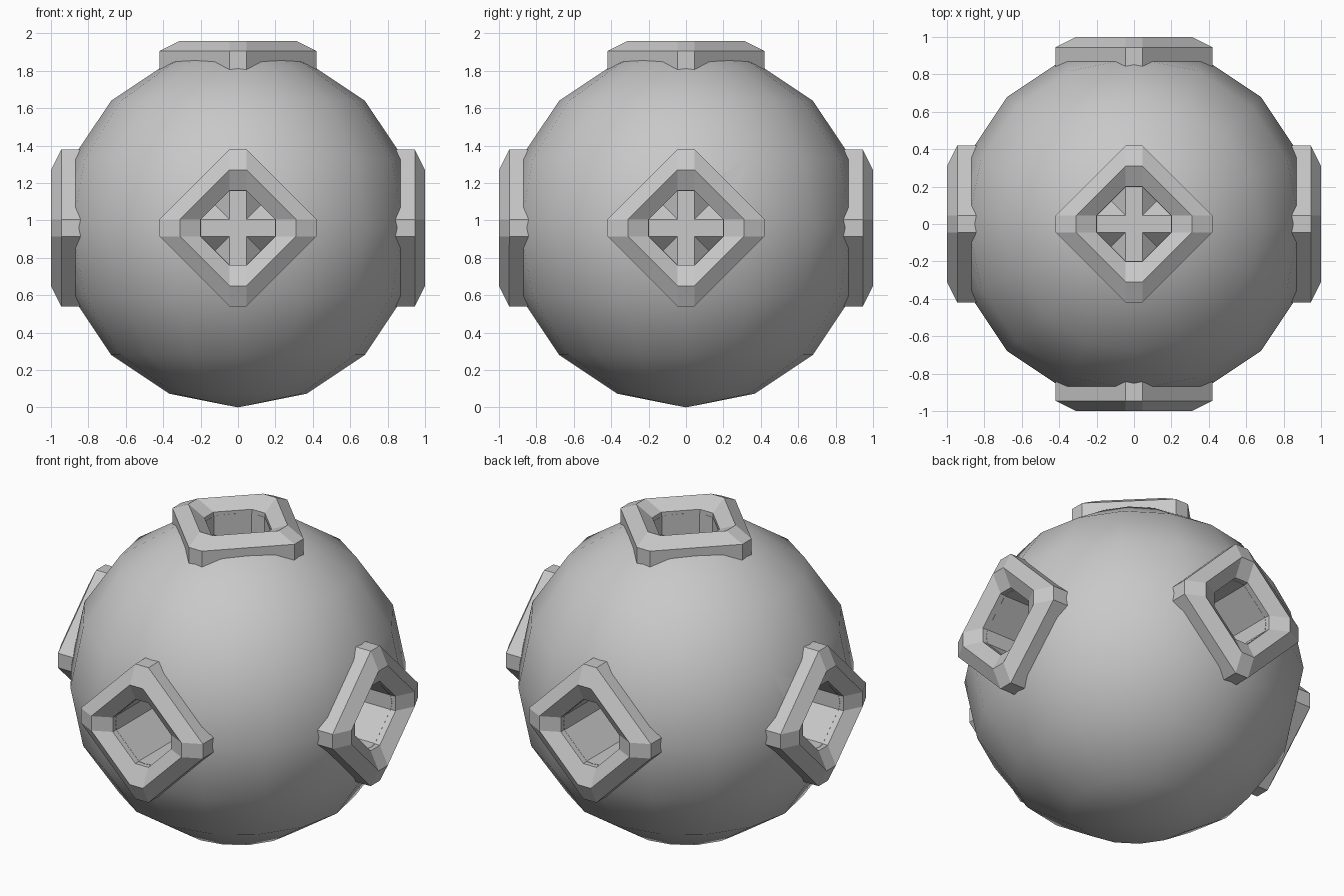
import bpy, bmesh, math
from mathutils import Matrix, Vector

cube = bpy.data.objects.get("Cube")
if cube:
    bpy.data.objects.remove(cube, do_unlink=True)

CENTRE = Vector((0, 0, 0.96))
RADIUS = 0.96
CORNER = 0.045   # half width of each clipped diamond corner
HOLE = 0.2       # corner reach of the shaft opening

grey = bpy.data.materials.new("mid_grey")
grey.use_nodes = True
grey.diffuse_color = (0.58, 0.58, 0.58, 1)
grey.node_tree.nodes["Principled BSDF"].inputs["Base Color"].default_value = grey.diffuse_color


def finish(bm, name):
    """Turn a bmesh into a named grey object."""
    bmesh.ops.recalc_face_normals(bm, faces=bm.faces)
    mesh = bpy.data.meshes.new(name)
    bm.to_mesh(mesh)
    bm.free()
    mesh.materials.append(grey)
    obj = bpy.data.objects.new(name, mesh)
    bpy.context.collection.objects.link(obj)
    return obj


def diamond(reach, z):
    """Diamond with clipped corners, drawn flat at height z."""
    pts = []
    for i in range(4):
        turn = Matrix.Rotation(i * math.pi / 2, 3, 'Z')
        pts += [turn @ Vector((reach, s * CORNER, z)) for s in (-1, 1)]
    return pts


def loft(profile, turn, name, capped=False):
    """Join stacked diamonds into walls, then turn them to face an axis."""
    bm = bmesh.new()
    rings = [[bm.verts.new(CENTRE + turn @ p) for p in diamond(r, z)]
             for r, z in profile]
    for a, b in zip(rings, rings[1:]):
        for i in range(8):
            j = (i + 1) % 8
            bm.faces.new((a[i], a[j], b[j], b[i]))
    if capped:
        bm.faces.new(rings[0])
        bm.faces.new(rings[-1])
    return finish(bm, name)


# Round hull
bm = bmesh.new()
bmesh.ops.create_uvsphere(bm, u_segments=16, v_segments=8, radius=RADIUS)
bmesh.ops.translate(bm, verts=bm.verts, vec=CENTRE)
hull = finish(bm, "hull")

AXES = {
    "vertical": Matrix.Identity(3),
    "lengthwise": Matrix.Rotation(math.pi / 2, 3, 'X'),
    "crosswise": Matrix.Rotation(math.pi / 2, 3, 'Y'),
}

# Shafts bored through the hull; the vertical one stops below the middle
for axis, turn in AXES.items():
    bottom = -HOLE if axis == "vertical" else -1.2
    cutter = loft([(HOLE - 0.002, bottom), (HOLE - 0.002, 1.2)], turn,
                  axis + "_shaft_cutter", capped=True)
    cutter.hide_render = True
    cutter.hide_set(True)
    cut = hull.modifiers.new(axis + "_shaft", 'BOOLEAN')
    cut.operation = 'DIFFERENCE'
    cut.solver = 'EXACT'
    cut.object = cutter
    # Open sleeve where the shafts cross
    loft([(HOLE - 0.004, -HOLE), (HOLE - 0.004, HOLE)], turn, axis + "_core_sleeve")

# Apply the cuts and drop the cutters
bpy.context.view_layer.objects.active = hull
hull.select_set(True)
for mod in list(hull.modifiers):
    cutter = mod.object
    bpy.ops.object.modifier_apply(modifier=mod.name)
    bpy.data.objects.remove(cutter, do_unlink=True)
bpy.ops.object.shade_smooth_by_angle(angle=math.radians(30))

# Ridged collars around the five openings
collar = [(0.42, 0.76), (0.42, 0.945), (0.31, 1.0), (HOLE, 0.945), (HOLE, 0.76), (0.42, 0.76)]
PORTS = {
    "top": AXES["vertical"],
    "front": AXES["lengthwise"],
    "back": Matrix.Rotation(-math.pi / 2, 3, 'X'),
    "left": AXES["crosswise"],
    "right": Matrix.Rotation(-math.pi / 2, 3, 'Y'),
}
for side, turn in PORTS.items():
    loft(collar, turn, side + "_collar")
